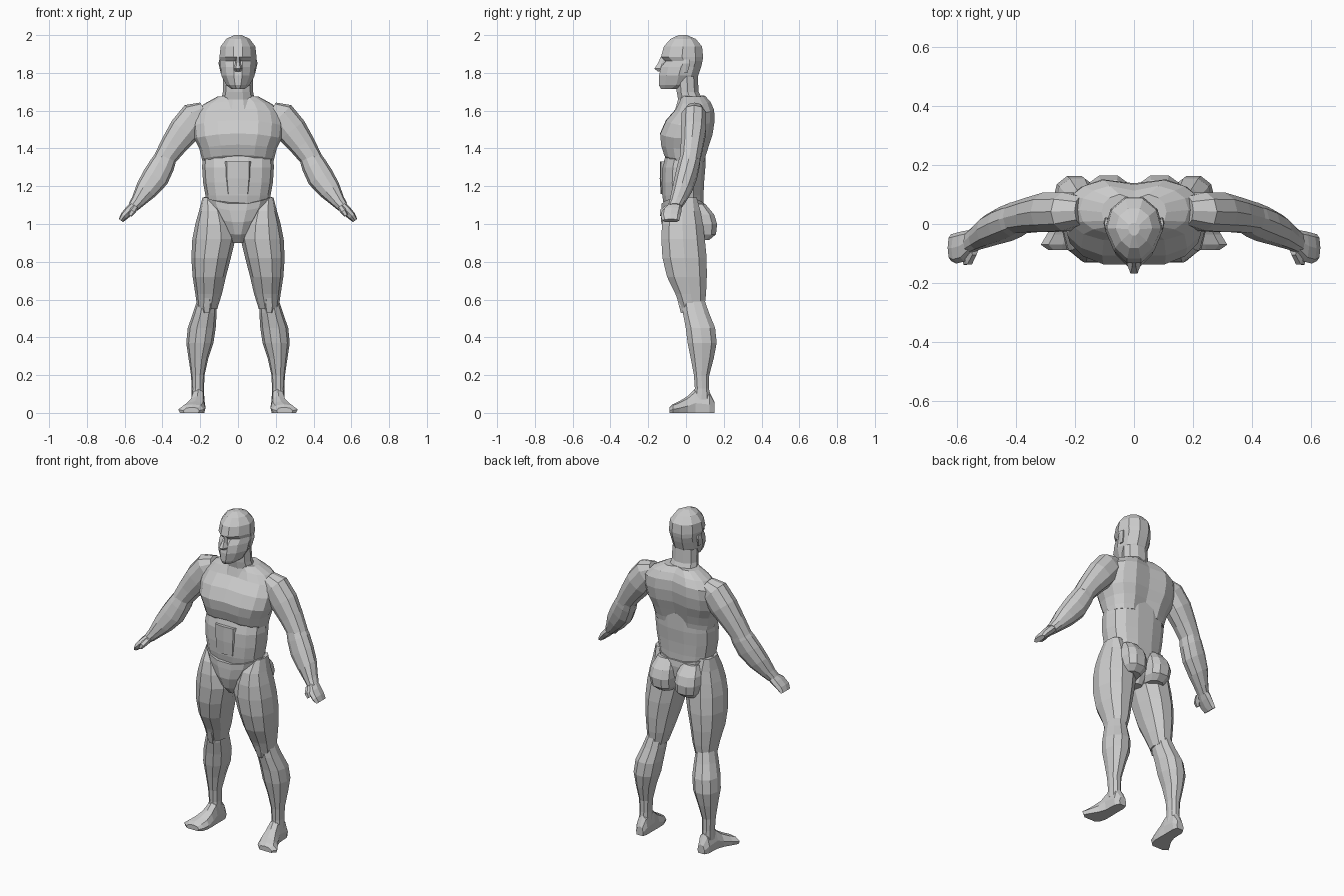
import bpy, bmesh, math
from mathutils import Vector

grey = bpy.data.materials.new("clay grey")
grey.diffuse_color = (0.6, 0.6, 0.6, 1)


def finish(name, bm, mirror=False):
    bmesh.ops.recalc_face_normals(bm, faces=bm.faces)
    me = bpy.data.meshes.new(name)
    bm.to_mesh(me)
    bm.free()
    me.materials.append(grey)
    ob = bpy.data.objects.new(name, me)
    bpy.context.collection.objects.link(ob)
    if mirror:
        ob.modifiers.new("mirror", 'MIRROR')
    return ob


def loft(name, rings, mirror=False):
    """Skin a list of point rings and cap both ends."""
    bm = bmesh.new()
    rows = [[bm.verts.new(p) for p in r] for r in rings]
    n = len(rows[0])
    for a, b in zip(rows, rows[1:]):
        for i in range(n):
            j = (i + 1) % n
            bm.faces.new((a[i], a[j], b[j], b[i]))
    bm.faces.new(rows[0][::-1])
    bm.faces.new(rows[-1])
    return finish(name, bm, mirror)


def oval(c, u, v, n, e=2.0, taper=0.0):
    """Superellipse ring; taper narrows the u axis toward -v."""
    pts = []
    for i in range(n):
        t = 2 * math.pi * i / n
        cs, sn = math.cos(t), math.sin(t)
        a = math.copysign(abs(cs) ** (2 / e), cs)
        b = math.copysign(abs(sn) ** (2 / e), sn)
        pts.append(Vector(c) + Vector(u) * a * (1 - taper * max(0, -b)) + Vector(v) * b)
    return pts


def column(name, rows, n, e=2.0, taper=0.0, mirror=False, groove=0.0, dip=0.0):
    """Upright part from rows of (z, x0, x1, y0, y1)."""
    rings = []
    for z, x0, x1, y0, y1 in rows:
        r = oval(((x0 + x1) / 2, (y0 + y1) / 2, z), ((x1 - x0) / 2, 0, 0),
                 (0, (y1 - y0) / 2, 0), n, e, taper)
        for p in r:
            if abs(p.x) < 0.005 and groove:
                p.y += -groove if p.y > 0 else groove * 0.4
            p.z += dip * p.x * p.x
        rings.append(r)
    return loft(name, rings, mirror)


def sym(rows):
    return [(z, -w, w, a, b) for z, w, a, b in rows]


def limb(name, rows, n=10):
    """Arm part following (x, y, z, radius, y radius) in a slanted path."""
    rings = []
    for i, (x, y, z, r, ry) in enumerate(rows):
        a, b = rows[max(0, i - 1)], rows[min(len(rows) - 1, i + 1)]
        d = Vector((b[0] - a[0], 0, b[2] - a[2])).normalized()
        rings.append(oval((x, y, z), (-d.z * r, 0, d.x * r), (0, ry, 0), n, 2.2))
    return loft(name, rings, True)


# head and face
column("head", sym([
    (1.715, 0.035, -0.135, -0.03), (1.735, 0.062, -0.148, 0.045),
    (1.785, 0.088, -0.148, 0.07), (1.83, 0.092, -0.138, 0.085),
    (1.862, 0.095, -0.112, 0.092), (1.885, 0.098, -0.138, 0.096),
    (1.94, 0.092, -0.122, 0.09), (1.98, 0.062, -0.085, 0.055),
    (2.0, 0.02, -0.04, 0.005)]), 10, 2.1, 0.25)
column("nose", sym([
    (1.808, 0.016, -0.152, -0.12), (1.822, 0.024, -0.172, -0.10),
    (1.85, 0.014, -0.152, -0.10), (1.885, 0.009, -0.136, -0.10)]), 6)
column("ear", [(1.80, 0.082, 0.092, -0.02, 0.01), (1.85, 0.085, 0.103, -0.02, 0.025),
               (1.87, 0.085, 0.10, -0.015, 0.02)], 6, mirror=True)
column("neck", sym([
    (1.61, 0.105, -0.06, 0.11), (1.66, 0.088, -0.045, 0.09),
    (1.70, 0.08, -0.052, 0.07), (1.78, 0.078, -0.055, 0.065)]), 10)

# torso
column("chest", sym([
    (1.335, 0.185, -0.095, 0.105), (1.365, 0.192, -0.122, 0.112),
    (1.42, 0.205, -0.14, 0.13), (1.48, 0.232, -0.146, 0.15),
    (1.55, 0.24, -0.115, 0.16), (1.61, 0.228, -0.062, 0.156),
    (1.65, 0.185, -0.04, 0.135), (1.68, 0.11, -0.025, 0.105)]),
    16, 2.4, groove=0.022, dip=-0.5)
column("abdomen", sym([
    (1.10, 0.165, -0.12, 0.095), (1.15, 0.172, -0.128, 0.095),
    (1.22, 0.185, -0.13, 0.098), (1.30, 0.19, -0.128, 0.105),
    (1.40, 0.185, -0.10, 0.105)]), 14, 2.4, groove=0.012)
column("stomach_panel", sym([
    (1.16, 0.062, -0.134, -0.08), (1.24, 0.07, -0.139, -0.08),
    (1.33, 0.072, -0.138, -0.08)]), 8, 3.5)
column("pelvis", sym([
    (0.90, 0.038, -0.075, 0.05), (0.945, 0.062, -0.115, 0.08),
    (1.01, 0.11, -0.134, 0.10), (1.07, 0.165, -0.134, 0.105),
    (1.105, 0.18, -0.132, 0.10)]), 14, 2.3, dip=1.2)
column("buttock", [
    (0.915, 0.03, 0.135, 0.0, 0.125), (0.945, 0.012, 0.155, 0.0, 0.162),
    (1.0, 0.008, 0.165, 0.0, 0.168), (1.05, 0.012, 0.16, 0.0, 0.152),
    (1.105, 0.03, 0.14, 0.0, 0.105)], 10, 2.5, mirror=True)

# legs
column("thigh", [
    (1.14, 0.11, 0.188, -0.07, 0.06), (1.07, 0.06, 0.206, -0.115, 0.08),
    (1.0, 0.03, 0.226, -0.132, 0.095), (0.92, 0.014, 0.242, -0.136, 0.105),
    (0.82, 0.038, 0.247, -0.13, 0.115), (0.72, 0.064, 0.24, -0.105, 0.115),
    (0.63, 0.085, 0.226, -0.06, 0.11), (0.55, 0.11, 0.215, -0.028, 0.10)],
    10, 2.2, mirror=True)
column("shin", [
    (0.60, 0.115, 0.215, -0.025, 0.10), (0.53, 0.113, 0.238, -0.02, 0.125),
    (0.45, 0.118, 0.266, -0.005, 0.158), (0.37, 0.13, 0.274, 0.005, 0.166),
    (0.29, 0.157, 0.262, 0.022, 0.15), (0.20, 0.177, 0.249, 0.04, 0.125),
    (0.13, 0.18, 0.245, 0.045, 0.124), (0.07, 0.178, 0.247, 0.035, 0.13)],
    10, 2.2, mirror=True)
column("kneecap", [
    (0.53, 0.145, 0.185, -0.03, 0.02), (0.565, 0.135, 0.195, -0.04, 0.02),
    (0.61, 0.14, 0.19, -0.052, 0.02)], 6, 2.5, mirror=True)

# feet: rows of (y, inner x, outer x, height), flat on the ground
foot = []
for y, x0, x1, h in [(0.152, 0.185, 0.232, 0.055), (0.125, 0.175, 0.248, 0.11),
                     (0.05, 0.175, 0.252, 0.13), (0.01, 0.173, 0.267, 0.09),
                     (-0.035, 0.172, 0.295, 0.062), (-0.07, 0.182, 0.316, 0.046),
                     (-0.088, 0.205, 0.29, 0.03)]:
    w = x1 - x0
    foot.append([(x0 + w * a, y, h * b) for a, b in
                 [(0.06, 0), (0.94, 0), (1, 0.4), (0.8, 0.85), (0.45, 1), (0.12, 0.85), (0, 0.4)]])
loft("foot", foot, True)

# arms
limb("upper_arm", [
    (0.175, 0.045, 1.60, 0.05, 0.05), (0.225, 0.042, 1.57, 0.082, 0.068),
    (0.285, 0.04, 1.495, 0.083, 0.07), (0.34, 0.032, 1.42, 0.07, 0.062),
    (0.40, 0.02, 1.33, 0.055, 0.055)])
limb("forearm", [
    (0.375, 0.025, 1.365, 0.055, 0.055), (0.40, 0.015, 1.315, 0.066, 0.06),
    (0.435, 0.0, 1.25, 0.072, 0.06), (0.485, -0.02, 1.182, 0.06, 0.054),
    (0.53, -0.045, 1.12, 0.038, 0.043), (0.555, -0.06, 1.09, 0.03, 0.038)])
limb("hand", [
    (0.545, -0.058, 1.10, 0.026, 0.036), (0.575, -0.075, 1.07, 0.026, 0.052),
    (0.602, -0.082, 1.042, 0.022, 0.052), (0.62, -0.08, 1.018, 0.014, 0.045)], 8)
limb("thumb", [
    (0.54, -0.085, 1.095, 0.016, 0.022), (0.557, -0.115, 1.07, 0.018, 0.025),
    (0.572, -0.125, 1.045, 0.011, 0.015)], 6)
